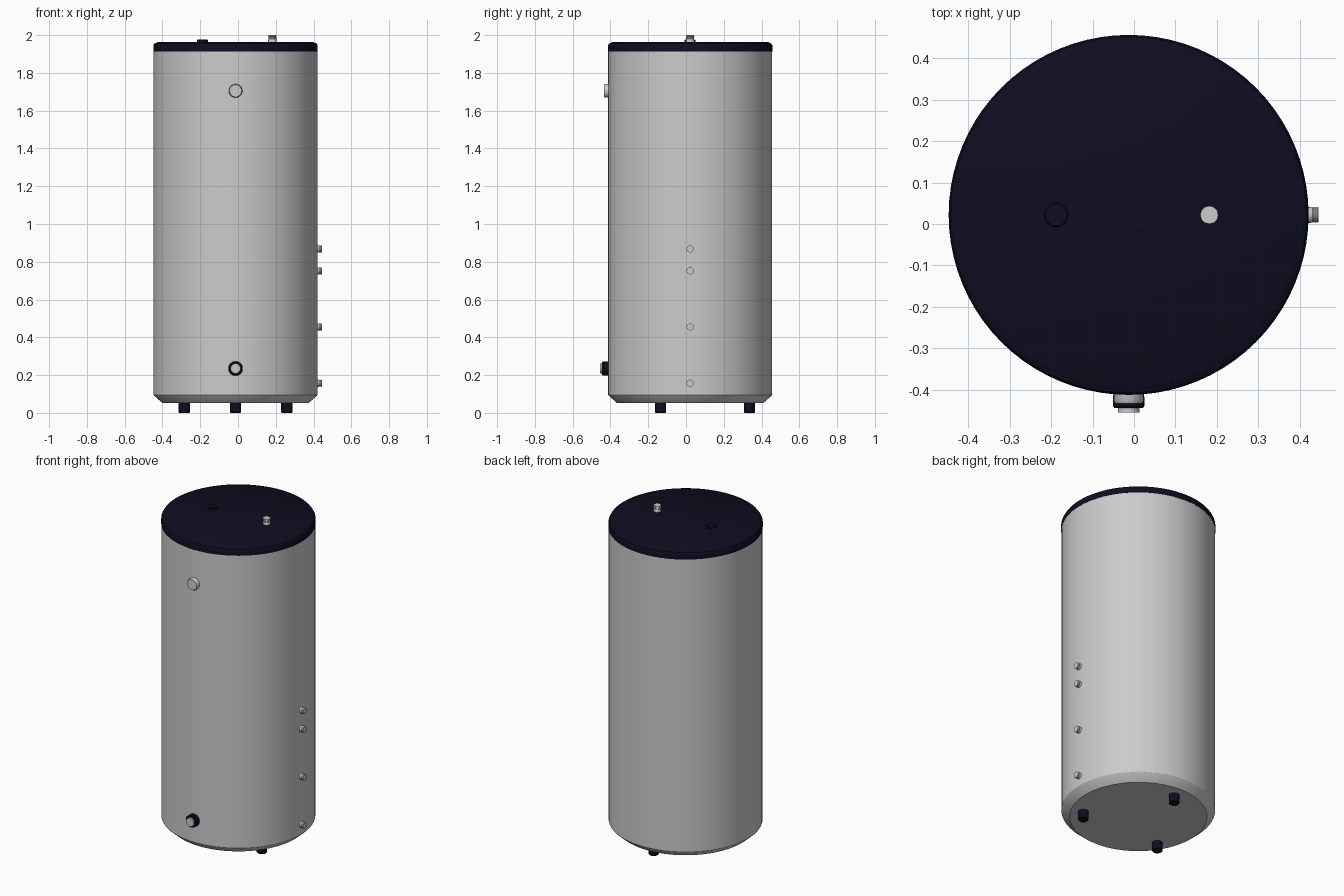
import bpy, math
from mathutils import Matrix, Vector

if "Cube" in bpy.data.objects:
    bpy.data.objects.remove(bpy.data.objects["Cube"])

CX, CY = -0.013, 0.022      # tank axis
R = 0.434                   # tank radius


def material(name, rgb):
    m = bpy.data.materials.new(name)
    m.diffuse_color = (*rgb, 1)
    m.use_nodes = True
    m.node_tree.nodes["Principled BSDF"].inputs["Base Color"].default_value = m.diffuse_color
    return m


STEEL = material("light_grey_steel", (0.60, 0.60, 0.60))
NAVY = material("dark_navy_plastic", (0.004, 0.004, 0.014))


def lathe(name, profile, origin, mat, sides=64, axis=(0, 0, 1), turn=0.0, smooth=True):
    """Revolve (radius, height) points around an axis and cap both ends."""
    rot = Vector((0, 0, 1)).rotation_difference(Vector(axis)).to_matrix().to_4x4()
    place = Matrix.Translation(origin) @ rot
    verts, faces = [], []
    for r, h in profile:
        for i in range(sides):
            a = turn + math.tau * i / sides
            verts.append(place @ Vector((r * math.cos(a), r * math.sin(a), h)))
    for k in range(len(profile) - 1):
        for i in range(sides):
            j = (i + 1) % sides
            faces.append((k * sides + i, k * sides + j,
                          (k + 1) * sides + j, (k + 1) * sides + i))
    faces.append(tuple(reversed(range(sides))))
    last = (len(profile) - 1) * sides
    faces.append(tuple(range(last, last + sides)))
    me = bpy.data.meshes.new(name)
    me.from_pydata(verts, [], faces)
    me.materials.append(mat)
    ob = bpy.data.objects.new(name, me)
    bpy.context.collection.objects.link(ob)
    if smooth:
        bpy.ops.object.select_all(action='DESELECT')
        ob.select_set(True)
        bpy.context.view_layer.objects.active = ob
        bpy.ops.object.shade_smooth_by_angle(angle=math.radians(30))
    return ob


def threaded(radius, start, end, ridges=4):
    """Profile of a pipe stub with shallow thread grooves near its end."""
    pts = [(radius, start)]
    step = 0.006
    for k in range(ridges, 0, -1):
        h = end - k * step
        pts += [(radius, h), (radius * 0.92, h + step / 2)]
    return pts + [(radius, end)]


# Tank jacket with chamfered bottom
lathe("tank_body", [(0.388, 0.053), (R - 0.003, 0.091), (R, 0.096), (R, 1.916)],
      (CX, CY, 0), STEEL, 80)

# Lid with a rounded rim
lathe("lid", [(R + 0.001, 1.914), (R + 0.001, 1.946), (R - 0.004, 1.955),
              (R - 0.012, 1.958), (R - 0.022, 1.963)], (CX, CY, 0), NAVY, 80)

# Lid plug and top outlet
lathe("lid_plug", [(0.029, 1.955), (0.029, 1.973), (0.026, 1.976)],
      (CX - 0.175, CY, 0), NAVY, 24)
lathe("top_outlet", threaded(0.022, 1.955, 2.0), (0.182, CY, 0), STEEL, 12,
      turn=math.pi / 2)

# Three feet
for n in range(3):
    a = math.radians(90 + 120 * n)
    lathe(f"foot_{n + 1}", [(0.027, 0), (0.030, 0.004), (0.030, 0.06)],
          (CX + 0.314 * math.cos(a), CY + 0.314 * math.sin(a), 0), NAVY, 24)

# Side connections
for n, z in enumerate((0.157, 0.455, 0.752, 0.868)):
    lathe(f"side_connection_{n + 1}", threaded(0.019, 0.41, 0.459, 3),
          (CX, CY, z), STEEL, 20, axis=(1, 0, 0))

# Front thermometer disc
lathe("thermometer_disc", [(0.036, 0.41), (0.036, 0.449), (0.032, 0.456)],
      (CX, CY, 1.705), STEEL, 32, axis=(0, -1, 0))

# Front heater socket and its inner core
lathe("heater_socket", [(0.034, 0.41), (0.038, 0.442), (0.038, 0.462), (0.034, 0.467)],
      (CX, CY, 0.235), NAVY, 32, axis=(0, -1, 0))
lathe("heater_core", [(0.026, 0.41), (0.026, 0.477)],
      (CX, CY, 0.235), STEEL, 24, axis=(0, -1, 0))
